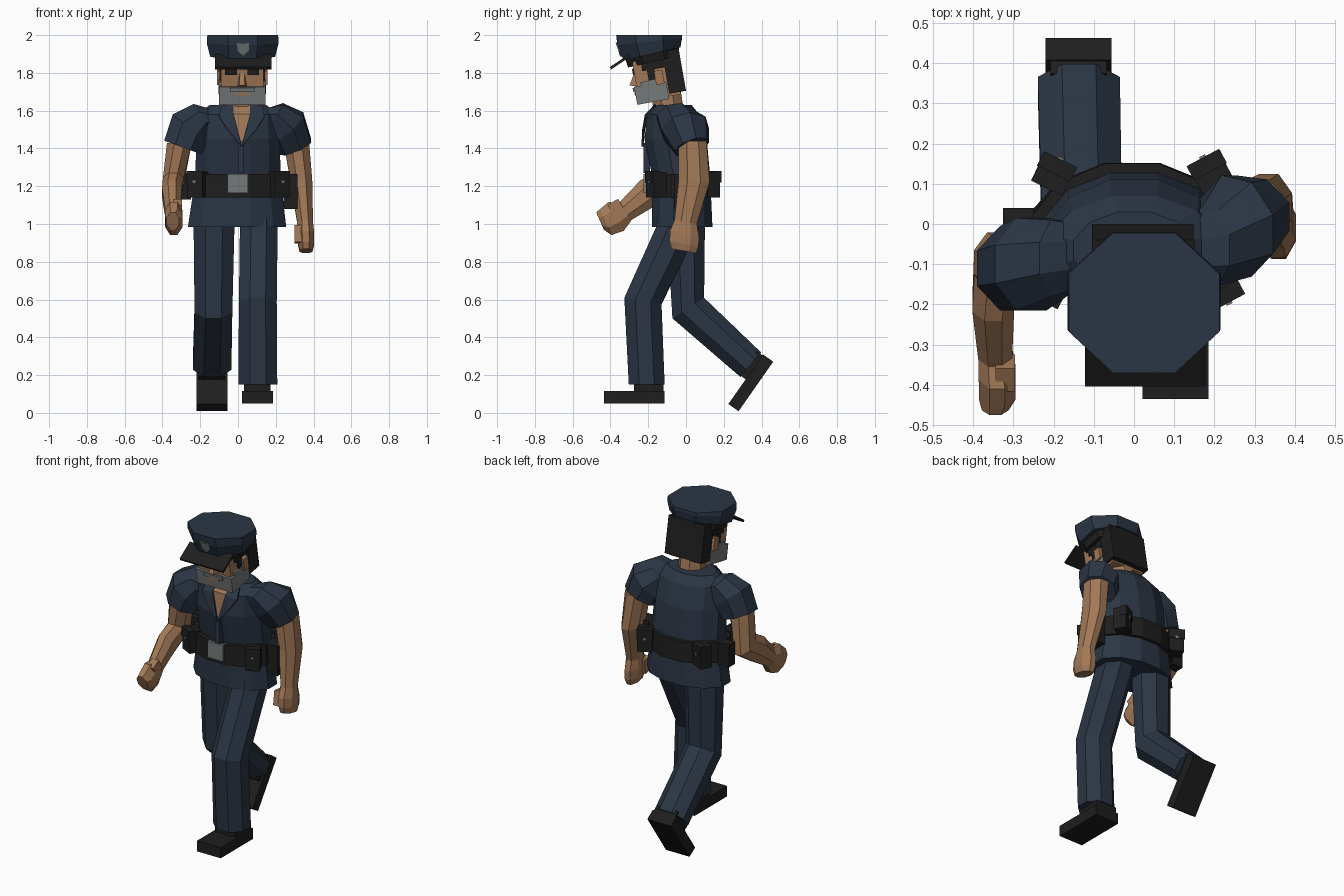
import bpy, bmesh, math
from mathutils import Vector, Matrix

def material(name, rgb):
    m = bpy.data.materials.new(name)
    m.diffuse_color = (*rgb, 1)
    return m

NAVY = material("navy cloth", (0.024, 0.036, 0.058))
BLACK = material("black leather", (0.013, 0.013, 0.013))
SKIN = material("skin", (0.36, 0.19, 0.095))
GREY = material("grey", (0.18, 0.195, 0.195))

def mesh(name, verts, faces, mat):
    me = bpy.data.meshes.new(name)
    me.from_pydata([tuple(v) for v in verts], [], faces)
    bm = bmesh.new()
    bm.from_mesh(me)
    bmesh.ops.recalc_face_normals(bm, faces=bm.faces)
    bm.to_mesh(me)
    bm.free()
    me.materials.append(mat)
    ob = bpy.data.objects.new(name, me)
    bpy.context.collection.objects.link(ob)
    return ob

def tilt(pitch=0, roll=0, yaw=0):
    return (Matrix.Rotation(math.radians(yaw), 3, 'Z') @ Matrix.Rotation(math.radians(pitch), 3, 'X')
            @ Matrix.Rotation(math.radians(roll), 3, 'Y'))

def loft(name, rings, mat, n=8):
    """Rings are (centre, half width x, half width y, pitch, roll)."""
    verts, faces = [], []
    grow = 1 / math.cos(math.pi / n)
    for c, rx, ry, *rot in rings:
        R = tilt(*rot)
        for i in range(n):
            a = 2 * math.pi * (i + 0.5) / n
            verts.append(Vector(c) + R @ Vector((rx * grow * math.cos(a), ry * grow * math.sin(a), 0)))
    for k in range(len(rings) - 1):
        for i in range(n):
            j = (i + 1) % n
            faces.append((k * n + i, k * n + j, k * n + n + j, k * n + n + i))
    faces += [tuple(range(n)), tuple(range(len(verts) - n, len(verts)))]
    return mesh(name, verts, faces, mat)

def box(name, origin, lo, hi, mat, R=None):
    R = R or tilt()
    v = [Vector(origin) + R @ Vector((x, y, z)) for x in (lo[0], hi[0])
         for y in (lo[1], hi[1]) for z in (lo[2], hi[2])]
    f = [(0, 1, 3, 2), (4, 6, 7, 5), (0, 4, 5, 1), (2, 3, 7, 6), (0, 2, 6, 4), (1, 5, 7, 3)]
    return mesh(name, v, f, mat)

# Shirt torso
loft("shirt", [((-0.005, -0.02, 0.985), 0.26, 0.16), ((0, -0.025, 1.25), 0.225, 0.153),
               ((0, -0.055, 1.45), 0.222, 0.165), ((0, -0.068, 1.58), 0.215, 0.137),
               ((0, -0.065, 1.63), 0.15, 0.095)], NAVY, 12)

# Open neck and lapels
mesh("open_neck", [(-0.035, -0.165, 1.632), (0.075, -0.165, 1.632), (0.063, -0.211, 1.582),
                   (0.02, -0.228, 1.42), (-0.023, -0.211, 1.582)], [(0, 1, 2, 4), (4, 2, 3)], SKIN)
for s, side in ((1, "left"), (-1, "right")):
    pts = [(0.045, -0.165, 1.635), (0.11, -0.17, 1.625), (0.12, -0.212, 1.57),
           (0.075, -0.232, 1.50), (0.0, -0.236, 1.41), (0.043, -0.218, 1.58)]
    lapel = mesh("lapel_" + side, [(0.02 + s * x, y, z) for x, y, z in pts],
                 [(0, 1, 2, 5), (5, 2, 3), (5, 3, 4)], NAVY)
    lapel.modifiers.new("thickness", 'SOLIDIFY').thickness = 0.01
box("shirt_placket", (0, 0, 0), (0.0, -0.226, 1.27), (0.03, -0.19, 1.43), NAVY)

# Belt, buckle, pouches
loft("belt", [((-0.005, -0.03, 1.14), 0.258, 0.182), ((-0.005, -0.03, 1.265), 0.25, 0.18)], BLACK, 12)
box("buckle", (0, 0, 0), (-0.055, -0.224, 1.163), (0.052, -0.19, 1.265), GREY)
for name, x, y, yaw in (("back_right", -0.2, 0.125, 154), ("back_left", 0.19, 0.13, -152 + 360),
                        ("front_right", -0.212, -0.155, -28), ("front_left", 0.217, -0.16, 28)):
    R = tilt(0, 0, yaw)
    box("pouch_" + name, (x, y, 1.21), (-0.043, -0.035, -0.07), (0.043, 0.04, 0.065), BLACK, R)
    box("pouch_flap_" + name, (x, y, 1.21), (-0.046, -0.04, 0.01), (0.046, 0.0, 0.07), BLACK, R)
    box("snap_" + name, (x, y, 1.21), (-0.008, -0.045, 0.005), (0.008, -0.03, 0.021), GREY, R)
box("radio", (-0.29, 0.01, 1.2), (-0.035, -0.03, -0.07), (0.04, 0.03, 0.07), BLACK)
box("holster", (0.28, -0.02, 1.18), (-0.04, -0.04, -0.1), (0.035, 0.05, 0.085), BLACK)

# Trousers
loft("leg_left", [((0.11, -0.03, 1.06), 0.098, 0.115), ((0.11, -0.045, 0.98), 0.1, 0.115),
                  ((0.105, -0.228, 0.592), 0.1, 0.1, -10), ((0.105, -0.208, 0.15), 0.103, 0.095)], NAVY)
loft("leg_right", [((-0.125, 0.0, 1.06), 0.1, 0.1), ((-0.127, 0.0, 0.98), 0.108, 0.1),
                   ((-0.13, 0.012, 0.555), 0.1, 0.1, 33), ((-0.137, 0.343, 0.255), 0.102, 0.085, 50)], NAVY)

# Shoes
for side, c, pitch in (("left", (0.103, -0.275, 0.083), 0), ("right", (-0.138, 0.343, 0.159), 55)):
    R = tilt(pitch)
    box("shoe_" + side, c, (-0.082, -0.16, -0.033), (0.082, 0.16, 0.033), BLACK, R)
    box("shoe_upper_" + side, c, (-0.07, 0.0, 0.02), (0.07, 0.155, 0.07), BLACK, R)

# Sleeves
loft("sleeve_right", [((-0.13, -0.08, 1.55), 0.07, 0.08, 0, 65), ((-0.187, -0.085, 1.565), 0.085, 0.095, 0, 56),
                      ((-0.255, -0.1, 1.505), 0.118, 0.115, 0, 40),
                      ((-0.292, -0.11, 1.405), 0.105, 0.105, 0, 20)], NAVY)
loft("sleeve_left", [((0.13, -0.075, 1.55), 0.07, 0.08, 0, -65), ((0.19, -0.055, 1.565), 0.085, 0.095, 8, -56),
                     ((0.255, -0.005, 1.505), 0.118, 0.122, 16, -40),
                     ((0.292, 0.03, 1.41), 0.1, 0.092, 21, -20)], NAVY)

# Arms and hands
loft("arm_right", [((-0.31, -0.11, 1.43), 0.066, 0.072), ((-0.342, -0.095, 1.23), 0.055, 0.085, -29),
                   ((-0.35, -0.2, 1.165), 0.052, 0.078, -58), ((-0.345, -0.325, 1.065), 0.042, 0.056, -58)], SKIN)
loft("hand_right", [((-0.345, -0.32, 1.065), 0.042, 0.056, -58), ((-0.34, -0.37, 1.04), 0.046, 0.086, -62),
                    ((-0.34, -0.425, 1.01), 0.045, 0.075, -66), ((-0.345, -0.455, 1.015), 0.033, 0.05, -66)], SKIN)
box("thumb_right", (-0.32, -0.375, 1.09), (-0.024, -0.03, -0.04), (0.024, 0.035, 0.03), SKIN, tilt(30))
loft("arm_left", [((0.308, 0.035, 1.44), 0.068, 0.074), ((0.335, 0.043, 1.23), 0.058, 0.082, -5),
                  ((0.355, -0.002, 1.01), 0.042, 0.06, -10)], SKIN)
loft("hand_left", [((0.355, -0.002, 1.01), 0.042, 0.06, -10), ((0.358, -0.008, 0.95), 0.045, 0.078, -10),
                   ((0.36, -0.01, 0.895), 0.043, 0.078, -10), ((0.36, -0.012, 0.857), 0.034, 0.066, -10)], SKIN)
box("thumb_left", (0.325, -0.045, 0.95), (-0.025, -0.03, -0.05), (0.02, 0.025, 0.04), SKIN, tilt(-8))

# Neck and head, tipped forward
loft("neck", [((0.02, -0.085, 1.56), 0.075, 0.08), ((0.022, -0.11, 1.72), 0.075, 0.08)], SKIN)
H, T = (0.022, -0.16, 1.75), tilt(10)
def part(name, lo, hi, mat):
    return box(name, H, lo, hi, mat, T)
part("head", (-0.112, -0.104, -0.085), (0.112, 0.12, 0.13), SKIN)
part("beard", (-0.123, -0.117, -0.1), (0.123, 0.055, -0.004), GREY)
part("mustache", (-0.065, -0.126, -0.03), (0.065, -0.1, -0.008), GREY)
part("mouth", (-0.035, -0.121, -0.05), (0.035, -0.11, -0.034), SKIN)
part("hair_back", (-0.126, 0.06, -0.072), (0.126, 0.15, 0.155), BLACK)
part("hair_top", (-0.12, -0.06, 0.07), (0.12, 0.07, 0.15), BLACK)
for s, side in ((1, "left"), (-1, "right")):
    def pair(name, x0, x1, lo, hi, mat):
        a, b = sorted((s * x0, s * x1))
        part(name + "_" + side, (a, *lo), (b, *hi), mat)
    pair("ear", 0.1, 0.134, (0.0, -0.015), (0.045, 0.06), SKIN)
    pair("sideburn", 0.1, 0.121, (-0.035, 0.0), (0.005, 0.1), BLACK)
    pair("beard_side", 0.09, 0.124, (-0.08, -0.01), (0.04, 0.015), GREY)
    pair("brow", 0.028, 0.09, (-0.112, 0.06), (-0.09, 0.092), BLACK)
nose = [(-0.012, -0.1, 0.075), (0.012, -0.1, 0.075), (-0.026, -0.1, -0.005),
        (0.026, -0.1, -0.005), (-0.014, -0.14, 0.008), (0.014, -0.14, 0.008)]
mesh("nose", [Vector(H) + T @ Vector(p) for p in nose],
     [(0, 1, 5, 4), (0, 4, 2), (1, 3, 5), (2, 4, 5, 3), (0, 2, 3, 1)], SKIN)

# Peaked cap
loft("cap_band", [((0.025, -0.17, 1.86), 0.14, 0.14, 13), ((0.025, -0.18, 1.905), 0.15, 0.145, 13)], BLACK)
loft("cap_crown", [((0.025, -0.18, 1.9), 0.172, 0.154, 13), ((0.025, -0.192, 1.965), 0.19, 0.172, 6),
                   ((0.025, -0.196, 2.0), 0.187, 0.174)], NAVY)
box("cap_visor", (0.028, -0.36, 1.851), (-0.15, -0.048, -0.007), (0.15, 0.075, 0.007), BLACK, tilt(34))
badge = [(-0.032, 0.035), (0, 0.028), (0.032, 0.035), (0.03, -0.01), (0, -0.038), (-0.03, -0.01)]
mesh("cap_badge", [Vector((0.027 + x, -0.361 - 0.32 * z - d, 1.925 + z)) for d in (0, -0.02) for x, z in badge],
     [tuple(range(6)), tuple(range(6, 12))] + [(i, (i + 1) % 6, (i + 1) % 6 + 6, i + 6) for i in range(6)], GREY)
